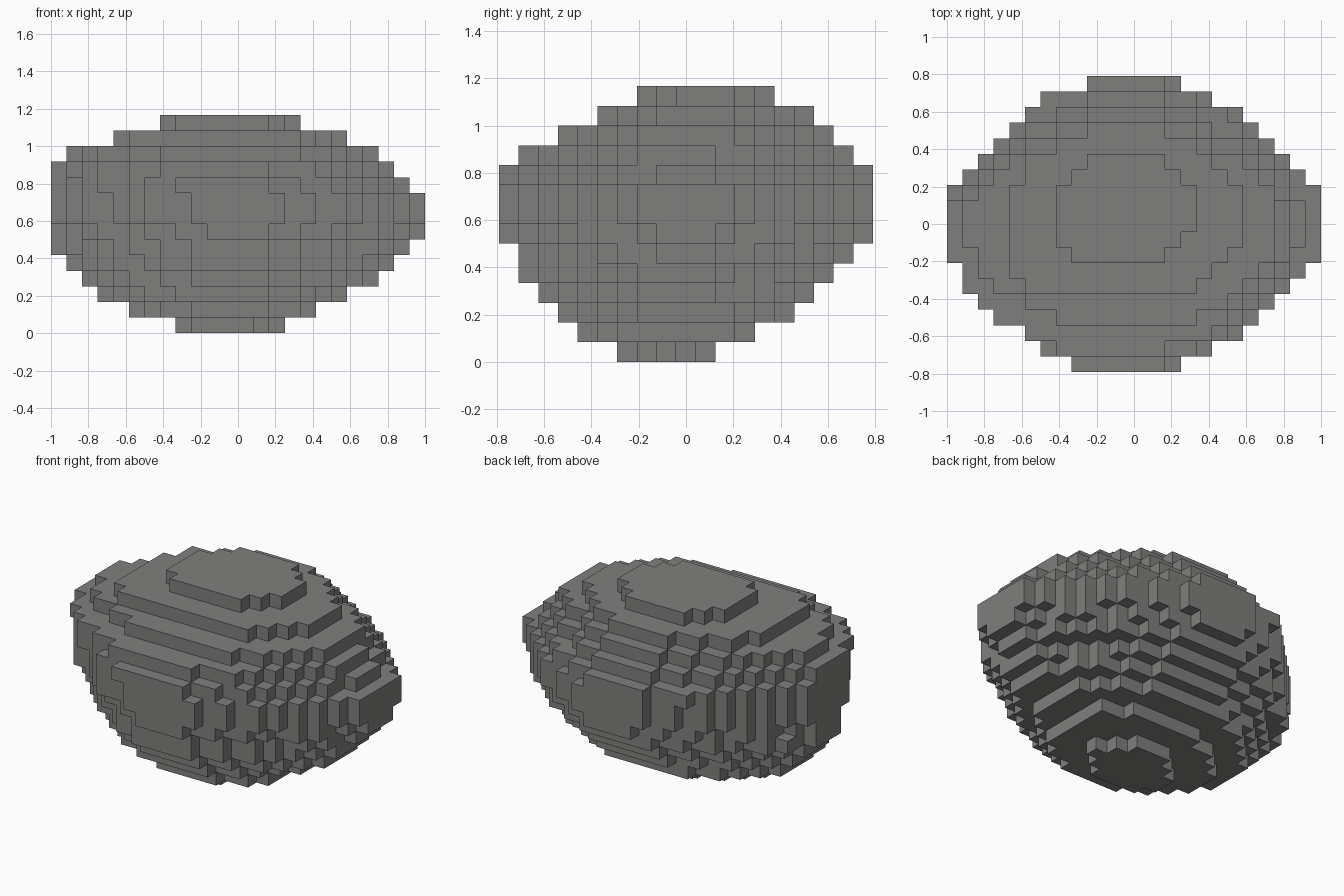
import bpy
import bmesh
from mathutils import Vector

default_cube = bpy.data.objects.get("Cube")
if default_cube:
    bpy.data.objects.remove(default_cube, do_unlink=True)

CELL = 1 / 12
ORIGIN = Vector((-1, -9.5 * CELL, 0))

# Roundness of the four corners of a layer: (-x -y, +x -y, -x +y, +x +y)
FOOT = (1.6, 1.2, 1.2, 1.2)
BASE = (1.6, 2.0, 1.6, 2.8)
FLARE = (1.6, 1.8, 1.6, 2.2)
LOW = (1.5, 1.5, 1.5, 1.8)
BELLY = (1.4, 1.5, 1.5, 1.6)
BELT = (1.4, 1.4, 1.4, 1.4)
MIDDLE = (1.65, 1.6, 1.6, 1.55)
UPPER = (1.65, 1.5, 1.6, 1.5)
SHOULDER = (1.8, 1.7, 1.4, 1.5)
SLOPE = (1.9, 2.1, 1.4, 1.5)
TOP = (3.9, 2.2, 1.7, 1.45)
CROWN = (2.3, 1.8, 1.8, 1.7)

# Boulder layers from the ground up: x start, x end, y start, y end, corner roundness
LAYERS = [
    (8, 15, 6, 11, FOOT),
    (5, 17, 4, 13, BASE),
    (3, 19, 3, 15, FLARE),
    (2, 21, 2, 16, LOW),
    (1, 22, 1, 17, BELLY),
    (0, 23, 1, 18, BELLY),
    (0, 24, 0, 19, BELT),
    (0, 24, 0, 19, MIDDLE),
    (0, 24, 0, 19, MIDDLE),
    (0, 23, 0, 19, UPPER),
    (0, 22, 1, 18, SHOULDER),
    (1, 21, 3, 17, SLOPE),
    (4, 19, 5, 16, TOP),
    (7, 16, 7, 14, CROWN),
]


def layer_cells(level, x0, x1, y0, y1, corners):
    """Cells of one layer whose centres lie inside a rounded outline."""
    cells = set()
    for i in range(x0, x1):
        for j in range(y0, y1):
            dx = i + 0.5 - (x0 + x1) / 2
            dy = j + 0.5 - (y0 + y1) / 2
            power = corners[(dx > 0) + 2 * (dy > 0)]
            u = abs(dx) / ((x1 - x0) / 2 + 0.2)
            v = abs(dy) / ((y1 - y0) / 2 + 0.2)
            if u ** power + v ** power <= 1:
                cells.add((i, j, level))
    return cells


def build_blocks(name, cells, material):
    """Mesh of the outer faces of a set of grid cells."""
    bm = bmesh.new()
    corners = {}

    def corner(point):
        key = tuple(round(c) for c in point)
        if key not in corners:
            corners[key] = bm.verts.new(ORIGIN + Vector(key) * CELL)
        return corners[key]

    for cell in sorted(cells):
        centre = Vector(cell) + Vector((0.5, 0.5, 0.5))
        for axis in range(3):
            for side in (-1, 1):
                normal = Vector((0, 0, 0))
                normal[axis] = side
                if tuple(int(c) for c in Vector(cell) + normal) in cells:
                    continue
                a = Vector((0, 0, 0))
                a[(axis + 1) % 3] = 0.5
                b = normal.cross(a)
                middle = centre + normal / 2
                ring = (middle - a - b, middle + a - b, middle + a + b, middle - a + b)
                bm.faces.new([corner(p) for p in ring])
    mesh = bpy.data.meshes.new(name)
    bm.to_mesh(mesh)
    bm.free()
    mesh.materials.append(material)
    obj = bpy.data.objects.new(name, mesh)
    bpy.context.collection.objects.link(obj)
    return obj


# Stone colour
stone = bpy.data.materials.new("dark_grey_stone")
stone.use_nodes = True
colour = (0.212, 0.212, 0.206, 1)
stone.diffuse_color = colour
stone.node_tree.nodes["Principled BSDF"].inputs["Base Color"].default_value = colour

# Stepped boulder
boulder = set()
for level, layer in enumerate(LAYERS):
    boulder |= layer_cells(level, *layer)
build_blocks("boulder", boulder, stone)
